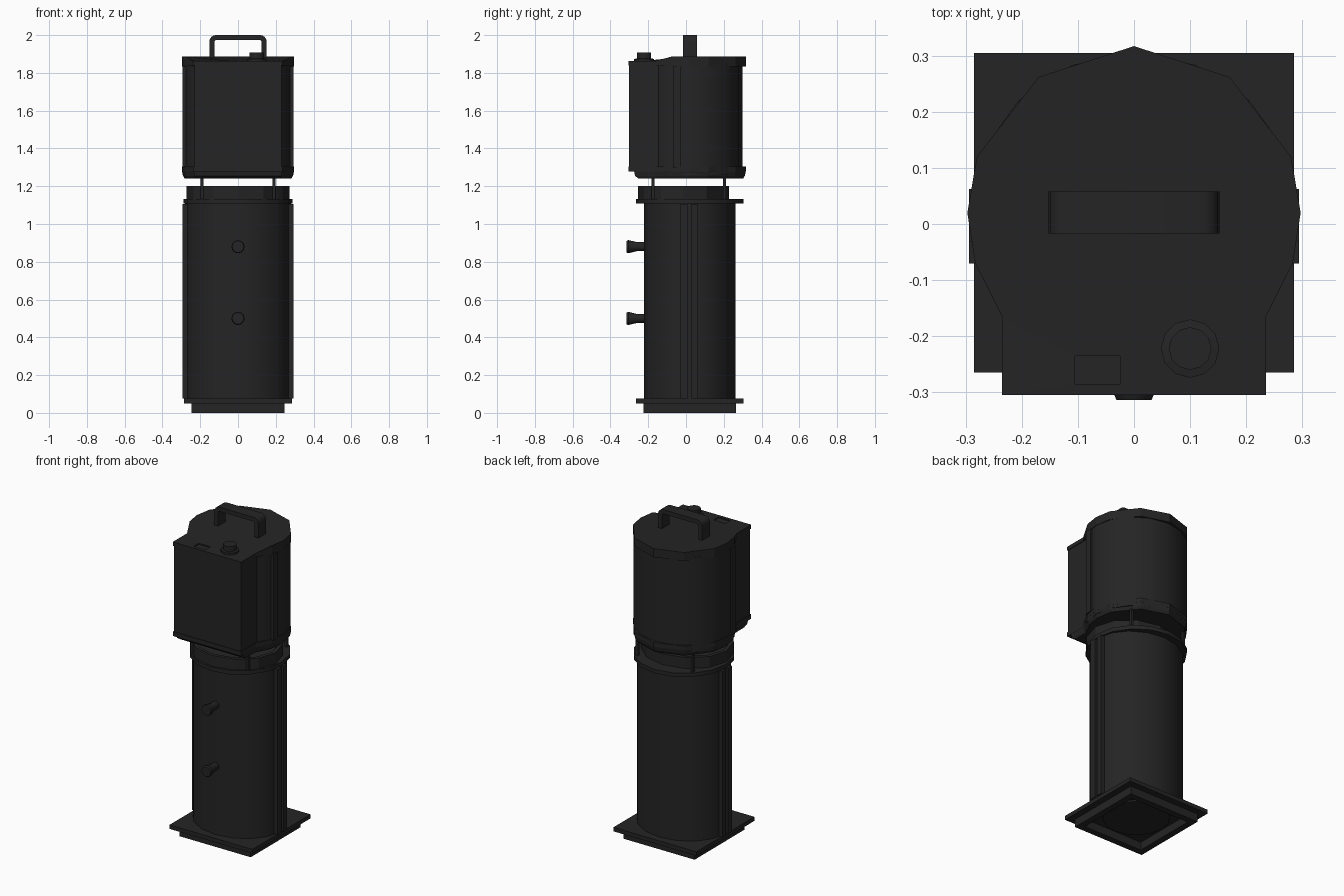
import bpy, bmesh, math
from mathutils import Vector

old = bpy.data.objects.get("Cube")
if old:
    bpy.data.objects.remove(old, do_unlink=True)

SHADE = (0.018, 0.018, 0.018, 1)
black = bpy.data.materials.new("matte_black")
black.use_nodes = True
black.diffuse_color = SHADE
black.node_tree.nodes["Principled BSDF"].inputs["Base Color"].default_value = SHADE
black.node_tree.nodes["Principled BSDF"].inputs["Roughness"].default_value = 0.7
CY = 0.02  # centre line of the column


def finish(name, bm, smooth=False):
    bmesh.ops.recalc_face_normals(bm, faces=bm.faces)
    mesh = bpy.data.meshes.new(name)
    bm.to_mesh(mesh)
    bm.free()
    mesh.materials.append(black)
    ob = bpy.data.objects.new(name, mesh)
    bpy.context.collection.objects.link(ob)
    bpy.ops.object.select_all(action='DESELECT')
    ob.select_set(True)
    bpy.context.view_layer.objects.active = ob
    if smooth:
        bpy.ops.object.shade_smooth_by_angle(angle=math.radians(30))
    return ob


def loft(name, rings, smooth=False, closed=False):
    """Skin a stack of equal rings; cap both ends, or join last to first."""
    bm = bmesh.new()
    loops = [[bm.verts.new(p) for p in ring] for ring in rings]
    n = len(loops[0])
    pairs = list(zip(loops, loops[1:]))
    if closed:
        pairs.append((loops[-1], loops[0]))
    else:
        bm.faces.new(loops[0])
        bm.faces.new(loops[-1])
    for a, b in pairs:
        for i in range(n):
            j = (i + 1) % n
            bm.faces.new((a[i], a[j], b[j], b[i]))
    return finish(name, bm, smooth)


def ellipse(rx, ry, z, cy=CY, n=16, cx=0):
    return [(cx + rx * math.sin(2 * math.pi * i / n),
             cy + ry * math.cos(2 * math.pi * i / n), z) for i in range(n)]


def square(h, z):
    return [(-h, CY - h, z), (h, CY - h, z), (h, CY + h, z), (-h, CY + h, z)]


def box(name, x0, x1, y0, y1, z0, z1):
    corners = [(x0, y0), (x1, y0), (x1, y1), (x0, y1)]
    return loft(name, [[(x, y, z) for x, y in corners] for z in (z0, z1)])


# Hollow square plinth and base plate
loft("plinth", [square(0.245, 0), square(0.245, 0.055),
                square(0.205, 0.055), square(0.205, 0)], closed=True)
loft("base_plate", [square(0.285, 0.05), square(0.285, 0.075)])
loft("base_underside_disc", [ellipse(0.19, 0.19, z) for z in (0.04, 0.052)])

# Column with paired side rails, top flange and open collar
loft("column", [ellipse(0.28, 0.243, z) for z in (0.07, 1.115)], smooth=True)
for side, s in (("left", 1), ("right", -1)):
    for k, (y0, y1) in enumerate(((-0.03, 0.008), (0.026, 0.062))):
        xs = sorted((s * 0.25, s * 0.294))
        box(f"{side}_column_rail_{k + 1}", *xs, y0, y1, 0.075, 1.105)
loft("column_flange", [ellipse(0.288, 0.285, z) for z in (1.108, 1.132)], smooth=True)
loft("collar", [ellipse(rx, ry, z, -0.013, 12) for rx, ry, z in
                ((0.272, 0.241, 1.13), (0.272, 0.241, 1.2),
                 (0.25, 0.22, 1.2), (0.25, 0.22, 1.13))], closed=True)

# Pins that carry the head
for x in (-0.19, 0.19):
    for y in (-0.175, 0.205):
        box("support_pin", x - 0.008, x + 0.008, y - 0.008, y + 0.008, 1.12, 1.26)

# Flared front knobs
for place, z in (("lower", 0.5), ("upper", 0.88)):
    rings = []
    for y, r in ((-0.2, 0.024), (-0.26, 0.024), (-0.305, 0.035), (-0.314, 0.031)):
        rings.append([(px, y, z + pz) for px, pz, _ in ellipse(r, r, 0, 0, 12)])
    loft(f"{place}_front_knob", rings, smooth=True)

# Head outline: faceted round back running into a square front
half = [(0.17, 0.262), (0.28, 0.12), (0.297, 0.02),
        (0.283, -0.07), (0.235, -0.165), (0.235, -0.305)]
outline = [(0, 0.317)] + half + [(-x, y) for x, y in reversed(half)]


def head_ring(height, scale=1.0, front=-0.305):
    return [(x * scale, max(CY + (y - CY) * scale, front), height(y)) for x, y in outline]


# Head shell and front housing
loft("head_shell", [ellipse(0.295, 0.278, z) for z in (1.26, 1.85)], smooth=True)
box("front_housing", -0.231, 0.231, -0.301, -0.05, 1.285, 1.855)
for side, s in (("left", 1), ("right", -1)):
    xs = sorted((s * 0.25, s * 0.294))
    box(f"{side}_head_rail", *xs, -0.07, -0.03, 1.3, 1.835)

# Bottom rim with a tapered underside
loft("head_bottom_rim", [head_ring(lambda y: 1.278), head_ring(lambda y: 1.305)])
loft("head_underside", [head_ring(lambda y: 1.24, 0.95, -0.25),
                        head_ring(lambda y: 1.255, 0.98, -0.27),
                        head_ring(lambda y: 1.28, 1.0, -0.275)])

# Lid stepping down to the front
lid = loft("head_lid", [head_ring(lambda y: 1.835 if y > -0.1 else 1.838),
                        head_ring(lambda y: 1.888 if y > -0.1 else 1.862)])
cutter = box("slot_cutter", -0.105, -0.025, -0.285, -0.235, 1.85, 1.9)
cutter.hide_render = True
cut = lid.modifiers.new("slot", 'BOOLEAN')
cut.operation = 'DIFFERENCE'
cut.solver = 'EXACT'
cut.object = cutter
bpy.context.view_layer.objects.active = lid
bpy.ops.object.modifier_apply(modifier=cut.name)
bpy.data.objects.remove(cutter, do_unlink=True)

# Stepped dial on the front of the lid
loft("dial", [ellipse(r, r, z, -0.222, 12, 0.1) for r, z in
              ((0.052, 1.855), (0.052, 1.874), (0.038, 1.876), (0.038, 1.908))])


# Carrying handle: strap with rounded corners
def strap(hw, top, r):
    pts = [(-hw, 1.88)]
    for cx, start in ((-hw + r, 180), (hw - r, 90)):
        for k in range(5):
            a = math.radians(start - k * 22.5)
            pts.append((cx + r * math.cos(a), top - r + r * math.sin(a)))
    return pts + [(hw, 1.88)]


outer, inner = strap(0.152, 2.0, 0.035), strap(0.125, 1.974, 0.012)
loft("carry_handle", [[(o[0], -0.017, o[1]), (o[0], 0.058, o[1]),
                       (i[0], 0.058, i[1]), (i[0], -0.017, i[1])]
                      for o, i in zip(outer, inner)], smooth=True)
